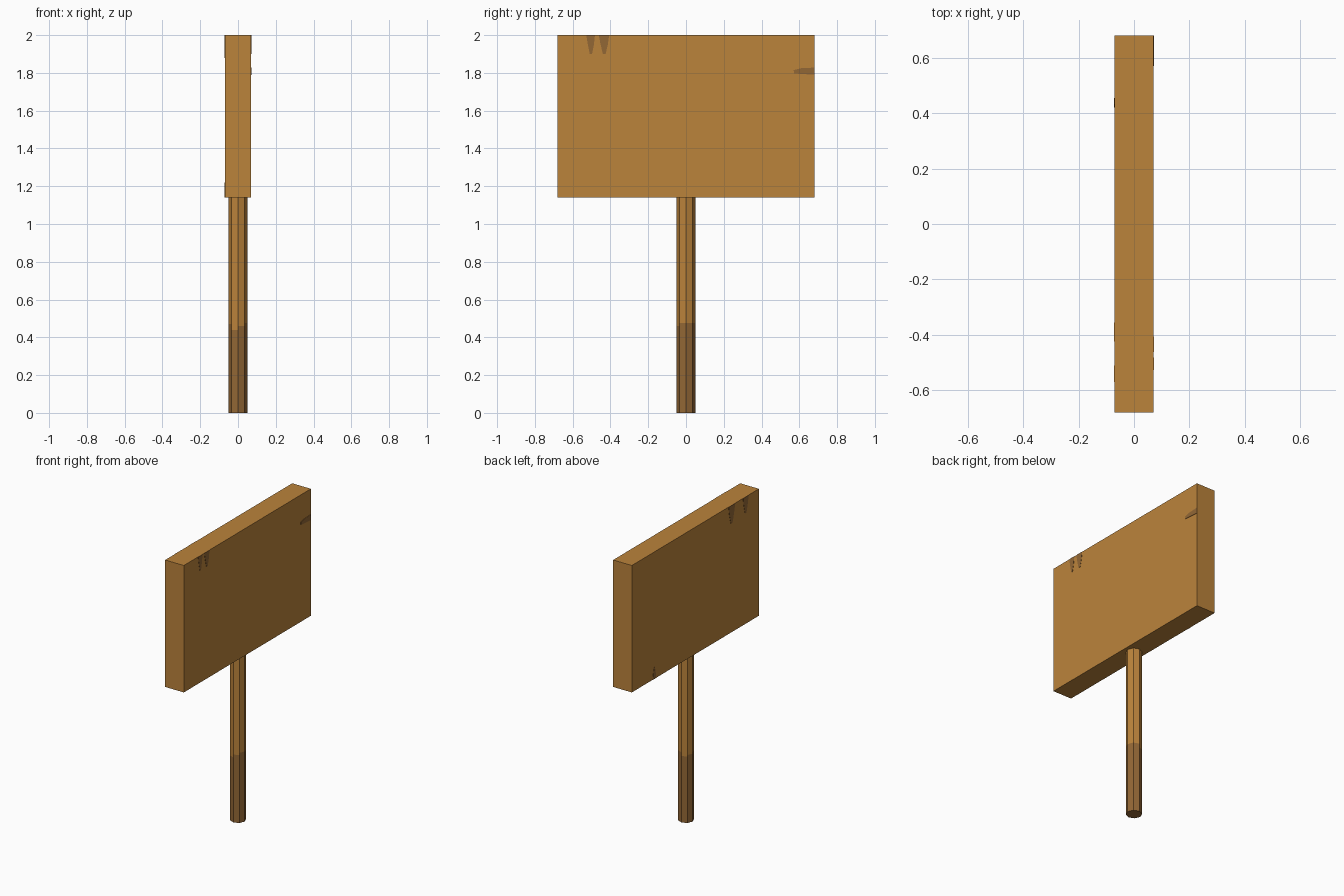
import bpy, bmesh, math

if "Cube" in bpy.data.objects:
    bpy.data.objects.remove(bpy.data.objects["Cube"])


def material(name, rgb):
    m = bpy.data.materials.new(name)
    m.diffuse_color = (*rgb, 1)
    m.use_nodes = True
    m.node_tree.nodes["Principled BSDF"].inputs["Base Color"].default_value = m.diffuse_color
    return m


wood = material("light wood", (0.497, 0.227, 0.044))
stain = material("dark wood", (0.29, 0.135, 0.036))


def finish(name, bm, mats):
    bmesh.ops.recalc_face_normals(bm, faces=bm.faces)
    me = bpy.data.meshes.new(name)
    bm.to_mesh(me)
    bm.free()
    for m in mats:
        me.materials.append(m)
    ob = bpy.data.objects.new(name, me)
    bpy.context.collection.objects.link(ob)
    return ob


# Sign board
bm = bmesh.new()
bmesh.ops.create_cube(bm, size=1)
for v in bm.verts:
    v.co = (v.co.x * 0.14, v.co.y * 1.36, v.co.z * 0.86 + 1.57)
finish("sign_board", bm, [wood])

# Eight-sided post, dark at the foot, with a stepped edge from facet to facet
R, TOP = 0.05, 1.14
heights = [0.475, 0.475, 0.45, 0.46, 0.47, 0.44, 0.46, 0.475]
bm = bmesh.new()


def corner(i, z):
    a = i * math.pi / 4
    return bm.verts.new((R * math.cos(a), R * math.sin(a), z))


for i, h in enumerate(heights):
    for z0, z1, mat in ((0, h, 1), (h, TOP, 0)):
        f = bm.faces.new([corner(i, z0), corner(i + 1, z0),
                          corner(i + 1, z1), corner(i, z1)])
        f.material_index = mat
for z, mat in ((0, 1), (TOP, 0)):
    ring = [corner(i, z) for i in range(8)]
    f = bm.faces.new(ring if z else ring[::-1])
    f.material_index = mat
me = bpy.data.meshes.new("post")
bm.to_mesh(me)
bm.free()
me.materials.append(wood)
me.materials.append(stain)
bpy.context.collection.objects.link(bpy.data.objects.new("post", me))


# Thin stain plates on the two broad faces
def plate(name, side, outline):
    bm = bmesh.new()
    f = bm.faces.new([bm.verts.new((side * 0.069, y, z)) for y, z in outline])
    ext = bmesh.ops.extrude_face_region(bm, geom=[f])
    for v in ext["geom"]:
        if isinstance(v, bmesh.types.BMVert):
            v.co.x = side * 0.0715
    finish(name, bm, [stain])


def drip(name, side, y0, y1, z0, z1):
    # tapers from z0 (wide edge) to z1 (blunt tip)
    w, d = y1 - y0, z1 - z0
    plate(name, side, [(y0, z0), (y1, z0), (y1 - w * 0.12, z0 + d * 0.5),
                       (y1 - w * 0.34, z1), (y0 + w * 0.4, z1),
                       (y0 + w * 0.18, z0 + d * 0.5)])


drip("right_drip_a", 1, -0.528, -0.482, 2.0, 1.90)
drip("right_drip_b", 1, -0.462, -0.407, 2.0, 1.90)
plate("right_edge_crack", 1, [(0.68, 1.79), (0.68, 1.828), (0.61, 1.825),
                              (0.57, 1.815), (0.572, 1.797)])
drip("left_drip_a", -1, -0.425, -0.355, 2.0, 1.88)
drip("left_drip_b", -1, -0.57, -0.51, 2.0, 1.89)
drip("left_foot_crack", -1, 0.42, 0.455, 1.14, 1.22)
